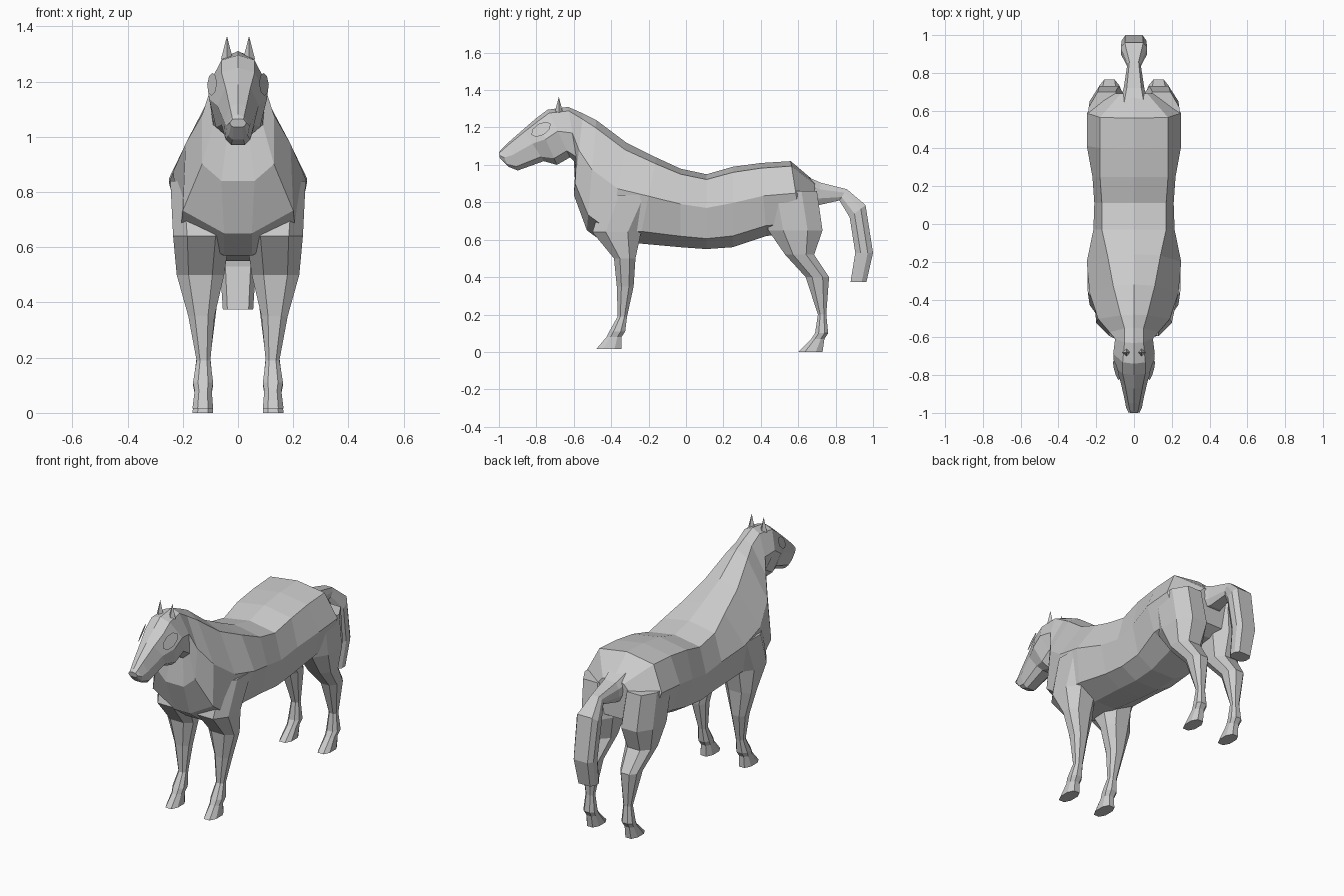
import bpy
import bmesh
from math import radians
from mathutils import Matrix, Vector

default_cube = bpy.data.objects.get("Cube")
if default_cube:
    bpy.data.objects.remove(default_cube, do_unlink=True)

# Single matte grey for the whole animal
grey = bpy.data.materials.new("plain grey")
grey.use_nodes = True
grey.diffuse_color = (0.6, 0.6, 0.6, 1)
grey.node_tree.nodes["Principled BSDF"].inputs["Base Color"].default_value = (0.6, 0.6, 0.6, 1)


def finish(name, bm):
    """Turn a bmesh into a flat shaded object."""
    bmesh.ops.recalc_face_normals(bm, faces=bm.faces)
    mesh = bpy.data.meshes.new(name)
    bm.to_mesh(mesh)
    bm.free()
    mesh.materials.append(grey)
    obj = bpy.data.objects.new(name, mesh)
    bpy.context.collection.objects.link(obj)
    return obj


def loft(name, rings):
    """Skin a list of equal length point rings and cap both ends."""
    bm = bmesh.new()
    loops = [[bm.verts.new(point) for point in ring] for ring in rings]
    count = len(loops[0])
    for first, second in zip(loops, loops[1:]):
        for i in range(count):
            j = (i + 1) % count
            bm.faces.new((first[i], first[j], second[j], second[i]))
    bm.faces.new(loops[0])
    bm.faces.new(loops[-1])
    return finish(name, bm)


def slanted_ring(top, bottom, widths, depths):
    """Symmetric section between a top and a bottom point on the centre plane."""
    top, bottom = Vector((0, *top)), Vector((0, *bottom))
    right = [top.lerp(bottom, t) + Vector((w, 0, 0)) for w, t in zip(widths, depths)]
    left = [Vector((-p.x, p.y, p.z)) for p in reversed(right)]
    return [top] + right + left


def leg_ring(z, front, back, inner, outer, side):
    """Chamfered rectangular section of a leg."""
    cx, cy = (inner + outer) / 2, (front + back) / 2
    rx, ry = (outer - inner) / 2, (back - front) / 2
    corners = [(1, .45), (.5, 1), (-.5, 1), (-1, .45),
               (-1, -.45), (-.5, -1), (.5, -1), (1, -.45)]
    return [(side * (cx + rx * u), cy + ry * v, z) for u, v in corners]


# Torso sections from rump to chest: top, bottom, half widths going down
torso = [
    ((.69, .91), (.69, .68), (.07, .15, .14, .06)),
    ((.56, 1.02), (.62, .64), (.18, .25, .2, .07)),
    ((.4, 1.01), (.43, .62), (.18, .25, .21, .08)),
    ((.25, .99), (.25, .56), (.18, .22, .18, .08)),
    ((.11, .95), (.11, .55), (.17, .21, .18, .08)),
    ((-.03, .98), (-.03, .56), (.17, .215, .18, .08)),
    ((-.16, 1.04), (-.25, .58), (.14, .25, .2, .07)),
    ((-.32, 1.12), (-.42, .57), (.11, .235, .21, .05)),
]
# Neck and head sections, continuing forward to the muzzle
neck_and_head = [
    ((-.48, 1.24), (-.53, .65), (.07, .19, .2, .05)),
    ((-.55, 1.275), (-.6, .84), (.05, .13, .13, .06)),
    ((-.63, 1.31), (-.58, 1), (.05, .1, .09, .04)),
    ((-.74, 1.295), (-.62, 1.04), (.06, .11, .085, .04)),
    ((-.8, 1.25), (-.69, 1), (.06, .105, .08, .04)),
    ((-.87, 1.19), (-.76, 1.02), (.045, .075, .06, .03)),
    ((-.95, 1.12), (-.9, .97), (.03, .05, .045, .025)),
    ((-.99, 1.08), (-.95, .99), (.022, .042, .035, .02)),
    ((-1, 1.065), (-.995, 1.035), (.02, .03, .025, .015)),
]
loft("body_and_head", [slanted_ring(*s, (.07, .45, .86, 1)) for s in torso + neck_and_head])

# Drooping tail
tail = [
    ((.64, .94), (.66, .79), .075),
    ((.72, .905), (.71, .785), .055),
    ((.86, .87), (.82, .81), .035),
    ((.96, .785), (.875, .72), .07),
    ((1, .53), (.905, .53), .065),
    ((.965, .375), (.88, .375), .055),
]
loft("tail", [slanted_ring(top, bottom, (w * .7, w, w, w * .7), (0, .3, .7, 1))
              for top, bottom, w in tail])

# Leg sections from top to hoof: height, front, back, inner, outer
front_leg = [
    (.84, -.44, -.14, .06, .245),
    (.64, -.5, -.24, .03, .235),
    (.5, -.385, -.27, .05, .222),
    (.35, -.37, -.28, .085, .18),
    (.19, -.365, -.315, .1, .15),
    (.11, -.41, -.325, .09, .163),
    (.08, -.425, -.345, .095, .157),
    (.015, -.48, -.345, .09, .165),
]
hind_leg = [
    (.86, .4, .7, .05, .24),
    (.65, .44, .73, .03, .235),
    (.52, .53, .685, .05, .215),
    (.4, .64, .765, .075, .185),
    (.2, .705, .75, .1, .15),
    (.1, .69, .76, .09, .163),
    (.07, .67, .74, .095, .157),
    (0, .6, .73, .09, .165),
]


def add_ear(name, side):
    bm = bmesh.new()
    bmesh.ops.create_cone(bm, cap_ends=True, segments=4, radius1=.022, radius2=0, depth=.085)
    bmesh.ops.translate(bm, verts=bm.verts, vec=(side * .04, -.68, 1.322))
    finish(name, bm)


def add_eye(name, side):
    """Almond shaped socket rim with a sunken faceted eye."""
    bm = bmesh.new()
    bmesh.ops.create_circle(bm, cap_ends=True, segments=8, radius=.06)
    lid = bmesh.ops.inset_region(bm, faces=bm.faces[:], thickness=.018, depth=.012)
    centre = [f for f in bm.faces if f not in lid["faces"]]
    bmesh.ops.inset_region(bm, faces=centre, thickness=.008, depth=-.012)
    bmesh.ops.scale(bm, verts=bm.verts, vec=(1, .58, 1))
    across = Vector((0, -.9, -.42)).normalized()
    outward = Vector((1, -.38, .3)).normalized()
    upward = outward.cross(across).normalized()
    across = upward.cross(outward)
    turn = Matrix((across, upward, outward)).transposed().to_4x4()
    bmesh.ops.transform(bm, matrix=Matrix.Translation((.094, -.775, 1.19)) @ turn, verts=bm.verts)
    bmesh.ops.scale(bm, verts=bm.verts, vec=(side, 1, 1))
    finish(name, bm)


# Paired parts
for label, side in (("left", 1), ("right", -1)):
    loft("front_leg_" + label, [leg_ring(*s, side) for s in front_leg])
    loft("hind_leg_" + label, [leg_ring(*s, side) for s in hind_leg])
    add_ear("ear_" + label, side)
    add_eye("eye_" + label, side)
